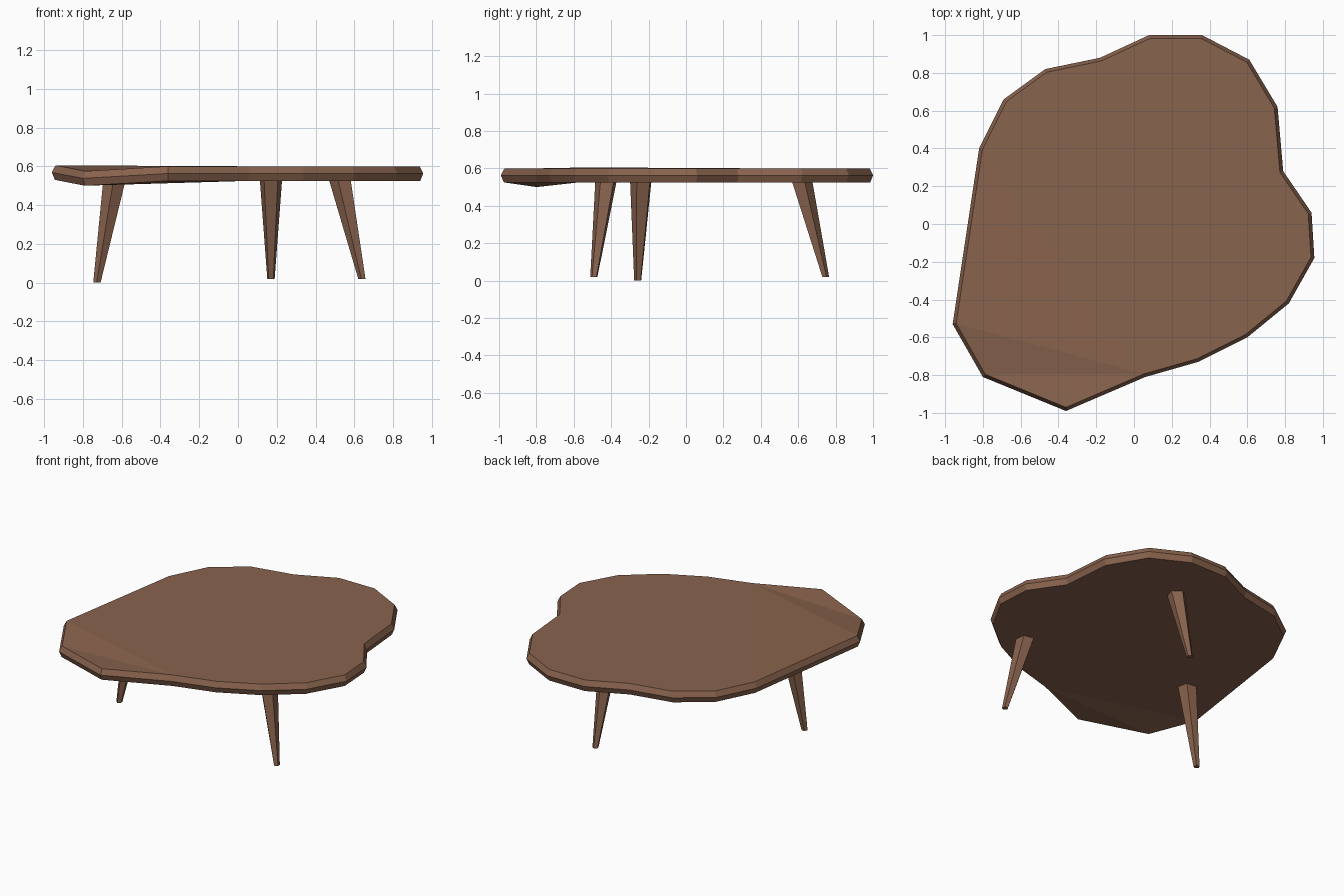
import bpy, bmesh, math
from mathutils import Vector

if "Cube" in bpy.data.objects:
    bpy.data.objects.remove(bpy.data.objects["Cube"])

wood = bpy.data.materials.new("brown wood")
wood.diffuse_color = (0.25, 0.125, 0.075, 1)
wood.use_nodes = True
wood.node_tree.nodes["Principled BSDF"].inputs["Base Color"].default_value = wood.diffuse_color


def finish(name, bm):
    bmesh.ops.recalc_face_normals(bm, faces=bm.faces)
    me = bpy.data.meshes.new(name)
    bm.to_mesh(me)
    bm.free()
    me.materials.append(wood)
    ob = bpy.data.objects.new(name, me)
    bpy.context.collection.objects.link(ob)
    return ob


def loft(bm, rings):
    # join closed rings with quads and cap both ends
    vs = [[bm.verts.new(p) for p in r] for r in rings]
    n = len(vs[0])
    for a, b in zip(vs, vs[1:]):
        for i in range(n):
            j = (i + 1) % n
            bm.faces.new((a[i], a[j], b[j], b[i]))
    return [bm.faces.new(vs[0][::-1]), bm.faces.new(vs[-1])]


# Free-form tabletop outline, clockwise from the back
outline = [(0.08, 1.0), (0.36, 1.0), (0.61, 0.87), (0.76, 0.62), (0.79, 0.28),
           (0.94, 0.06), (0.955, -0.18), (0.82, -0.42), (0.60, -0.60),
           (0.34, -0.73), (0.06, -0.81), (-0.36, -0.99), (-0.80, -0.81),
           (-0.96, -0.53), (-0.82, 0.40), (-0.69, 0.66), (-0.47, 0.82),
           (-0.18, 0.88)]
sag = {12: -0.025, 13: 0.005}  # slightly warped corner


def ring(z, inset):
    pts = []
    n = len(outline)
    for i in range(n):
        p, a, b = (Vector(outline[k % n]) for k in (i, i - 1, i + 1))
        d1, d2 = (p - a).normalized(), (b - p).normalized()
        n1, n2 = Vector((d1.y, -d1.x)), Vector((d2.y, -d2.x))
        q = p + (n1 + n2) * (inset / (1 + n1.dot(n2)))
        pts.append((q.x, q.y, z + sag.get(i, 0)))
    return pts


# Tabletop: slab with a bevelled rim
bm = bmesh.new()
caps = loft(bm, [ring(0.525, 0.015), ring(0.563, 0), ring(0.60, 0.018)])
bmesh.ops.triangulate(bm, faces=caps)
finish("tabletop", bm)


# Splayed tapered five-sided legs: foot centre, top centre
def leg(name, foot, top):
    foot, top = Vector(foot), Vector(top)
    lean = math.atan2(foot.y - top.y, foot.x - top.x)
    rings = []
    for c, r in ((foot, 0.02), (top, 0.061)):
        rings.append([(c.x + r * math.cos(lean + k * math.tau / 5),
                       c.y + r * math.sin(lean + k * math.tau / 5), c.z)
                      for k in range(5)])
    bm = bmesh.new()
    loft(bm, rings)
    finish(name, bm)


leg("left_leg", (-0.727, -0.257, 0.0), (-0.635, -0.238, 0.53))
leg("back_leg", (0.17, 0.745, 0.02), (0.17, 0.613, 0.54))
leg("front_right_leg", (0.64, -0.492, 0.02), (0.527, -0.425, 0.54))
